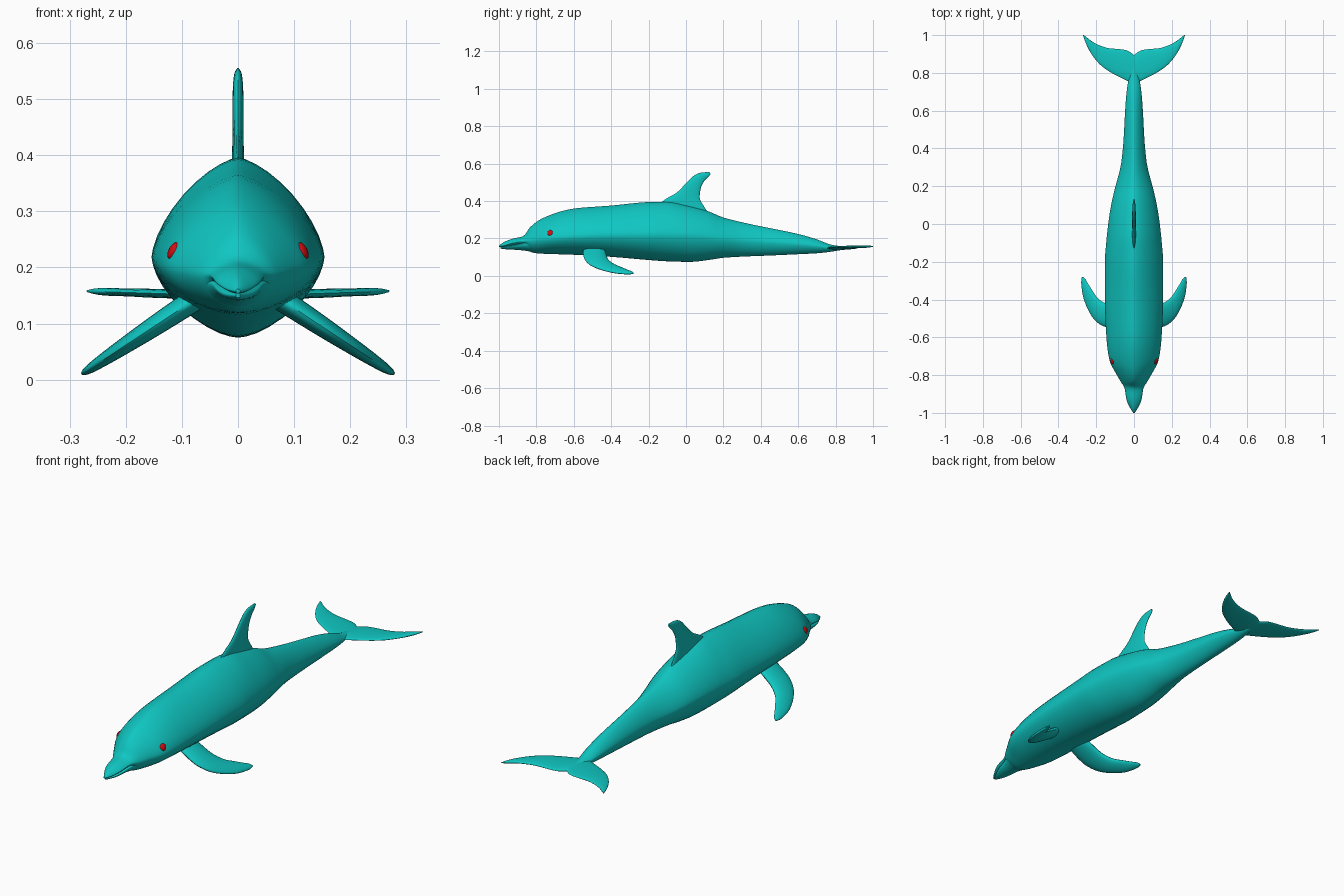
import bpy, bmesh, math
from mathutils import Vector


def material(name, rgb):
    m = bpy.data.materials.new(name)
    m.diffuse_color = (*rgb, 1)
    return m


TEAL = material("teal skin", (0.005, 0.57, 0.54))
RED = material("red eye", (0.65, 0.004, 0.006))


def smooth_rows(rows, steps):
    """Refine station rows with a monotone cubic, column by column."""
    n = len(rows)
    out = [[] for _ in range((n - 1) * steps + 1)]
    for col in zip(*rows):
        d = [b - a for a, b in zip(col, col[1:])]
        t = [d[0]] + [2 * a * b / (a + b) if a * b > 0 else 0
                      for a, b in zip(d, d[1:])] + [d[-1]]
        for k in range(len(out)):
            i = min(k // steps, n - 2)
            u = k / steps - i
            out[k].append((2*u**3 - 3*u*u + 1) * col[i] + (u**3 - 2*u*u + u) * t[i]
                          + (3*u*u - 2*u**3) * col[i+1] + (u**3 - u*u) * t[i+1])
    return out


def finish(obj, mat, angle=50):
    obj.data.materials.append(mat)
    bpy.ops.object.select_all(action='DESELECT')
    obj.select_set(True)
    bpy.context.view_layer.objects.active = obj
    bpy.ops.object.shade_smooth_by_angle(angle=math.radians(angle))


def loft(name, rings, mat=TEAL):
    """Skin a list of equal rings and cap both ends."""
    bm = bmesh.new()
    vr = [[bm.verts.new(p) for p in r] for r in rings]
    n = len(vr[0])
    for a, b in zip(vr, vr[1:]):
        for i in range(n):
            j = (i + 1) % n
            bm.faces.new((a[i], a[j], b[j], b[i]))
    bm.faces.new(vr[0])
    bm.faces.new(vr[-1])
    bmesh.ops.recalc_face_normals(bm, faces=bm.faces)
    me = bpy.data.meshes.new(name)
    bm.to_mesh(me)
    bm.free()
    obj = bpy.data.objects.new(name, me)
    bpy.context.collection.objects.link(obj)
    finish(obj, mat)


def body_ring(row, up=1.5, low=1.7, n=40):
    """Cross-section from y, top, widest height, bottom, half width."""
    y, top, mid, bot, w = row
    pts = []
    for i in range(n):
        a = 2 * math.pi * i / n
        c, s = math.cos(a), math.sin(a)
        p, h = (up, top - mid) if s >= 0 else (low, mid - bot)
        x = math.copysign(abs(c) ** (2 / p), c) * w
        pts.append((x, y, mid + math.copysign(abs(s) ** (2 / p), s) * h))
    return pts


def fin(name, rows, place, normal, n=20):
    """Blade from rows of leading point, trailing point, half thickness."""
    rings = []
    for a, b, c, d, h in smooth_rows(rows, 4):
        lead, trail = place(a, b), place(c, d)
        mid, half = (lead + trail) / 2, (lead - trail) / 2
        rings.append([mid + half * math.cos(t) + normal * (h * math.sin(t))
                      for t in (2 * math.pi * i / n for i in range(n))])
    loft(name, rings)


# Body with upper beak: y, top, widest height, bottom, half width
body = [
    (-1.00, 0.162, 0.158, 0.154, 0.004), (-0.975, 0.180, 0.162, 0.154, 0.020),
    (-0.93, 0.198, 0.175, 0.160, 0.040), (-0.87, 0.213, 0.186, 0.165, 0.050),
    (-0.835, 0.258, 0.188, 0.130, 0.070), (-0.79, 0.295, 0.195, 0.120, 0.096),
    (-0.72, 0.328, 0.202, 0.117, 0.130), (-0.60, 0.360, 0.210, 0.113, 0.146),
    (-0.40, 0.376, 0.218, 0.102, 0.154), (-0.20, 0.395, 0.220, 0.085, 0.154),
    (-0.10, 0.396, 0.220, 0.078, 0.147), (0.02, 0.373, 0.217, 0.075, 0.134),
    (0.12, 0.345, 0.208, 0.085, 0.117), (0.20, 0.312, 0.198, 0.097, 0.098),
    (0.32, 0.282, 0.188, 0.104, 0.068), (0.45, 0.255, 0.180, 0.109, 0.055),
    (0.60, 0.224, 0.170, 0.116, 0.047), (0.70, 0.195, 0.160, 0.121, 0.039),
    (0.78, 0.166, 0.150, 0.130, 0.026), (0.87, 0.154, 0.150, 0.146, 0.004)]
loft("body", [body_ring(r) for r in smooth_rows(body, 4)])

# Lower jaw, set slightly inside the upper beak
jaw = [(-0.992, 0.154, 0.150, 0.146, 0.004), (-0.96, 0.160, 0.152, 0.142, 0.022),
       (-0.92, 0.168, 0.160, 0.140, 0.037), (-0.87, 0.180, 0.170, 0.136, 0.047),
       (-0.80, 0.200, 0.180, 0.124, 0.075)]
loft("lower_jaw", [body_ring(r, 2, 1.8) for r in smooth_rows(jaw, 4)])

# Dorsal fin: rows in y, z
dorsal = [(-0.17, 0.36, 0.15, 0.30, 0.012), (-0.11, 0.41, 0.097, 0.37, 0.011),
          (-0.05, 0.445, 0.073, 0.42, 0.010), (0.00, 0.495, 0.078, 0.465, 0.010),
          (0.045, 0.538, 0.10, 0.51, 0.009), (0.08, 0.552, 0.122, 0.532, 0.007),
          (0.125, 0.556, 0.132, 0.545, 0.003)]
fin("dorsal_fin", dorsal, lambda y, z: Vector((0, y, z)), Vector((1, 0, 0)))

# Flippers and tail flukes: rows in x, y
flipper = [(0.06, -0.545, 0.06, -0.44, 0.021), (0.10, -0.55, 0.10, -0.43, 0.020),
           (0.15, -0.545, 0.15, -0.42, 0.018), (0.20, -0.517, 0.195, -0.39, 0.015),
           (0.245, -0.45, 0.225, -0.345, 0.012), (0.272, -0.37, 0.247, -0.31, 0.009),
           (0.279, -0.31, 0.26, -0.288, 0.006), (0.276, -0.283, 0.27, -0.281, 0.003)]
fluke = [(0, 0.74, 0, 0.895, 0.010), (0.05, 0.765, 0.04, 0.92, 0.009),
         (0.11, 0.795, 0.08, 0.926, 0.008), (0.17, 0.835, 0.13, 0.93, 0.008),
         (0.215, 0.885, 0.18, 0.945, 0.007), (0.245, 0.935, 0.22, 0.965, 0.007),
         (0.26, 0.97, 0.25, 0.988, 0.005), (0.27, 1.0, 0.265, 1.0, 0.002)]
for side, s in (("left", 1), ("right", -1)):
    fin(side + "_flipper", flipper,
        lambda x, y: Vector((s * x, y, 0.141 - 0.66 * (x - 0.08))),
        Vector((0.55 * s, 0, 0.835)))
    fin(side + "_fluke", fluke,
        lambda x, y: Vector((s * x, y, 0.149 + 0.033 * x)), Vector((0, 0, 1)))

    # Eye
    bpy.ops.mesh.primitive_uv_sphere_add(segments=20, ring_count=12, radius=1,
                                         location=(s * 0.114, -0.725, 0.229),
                                         rotation=(0, -s * 0.45, -s * 0.15))
    eye = bpy.context.object
    eye.name = side + "_eye"
    eye.scale = (0.010, 0.017, 0.017)
    finish(eye, RED)
